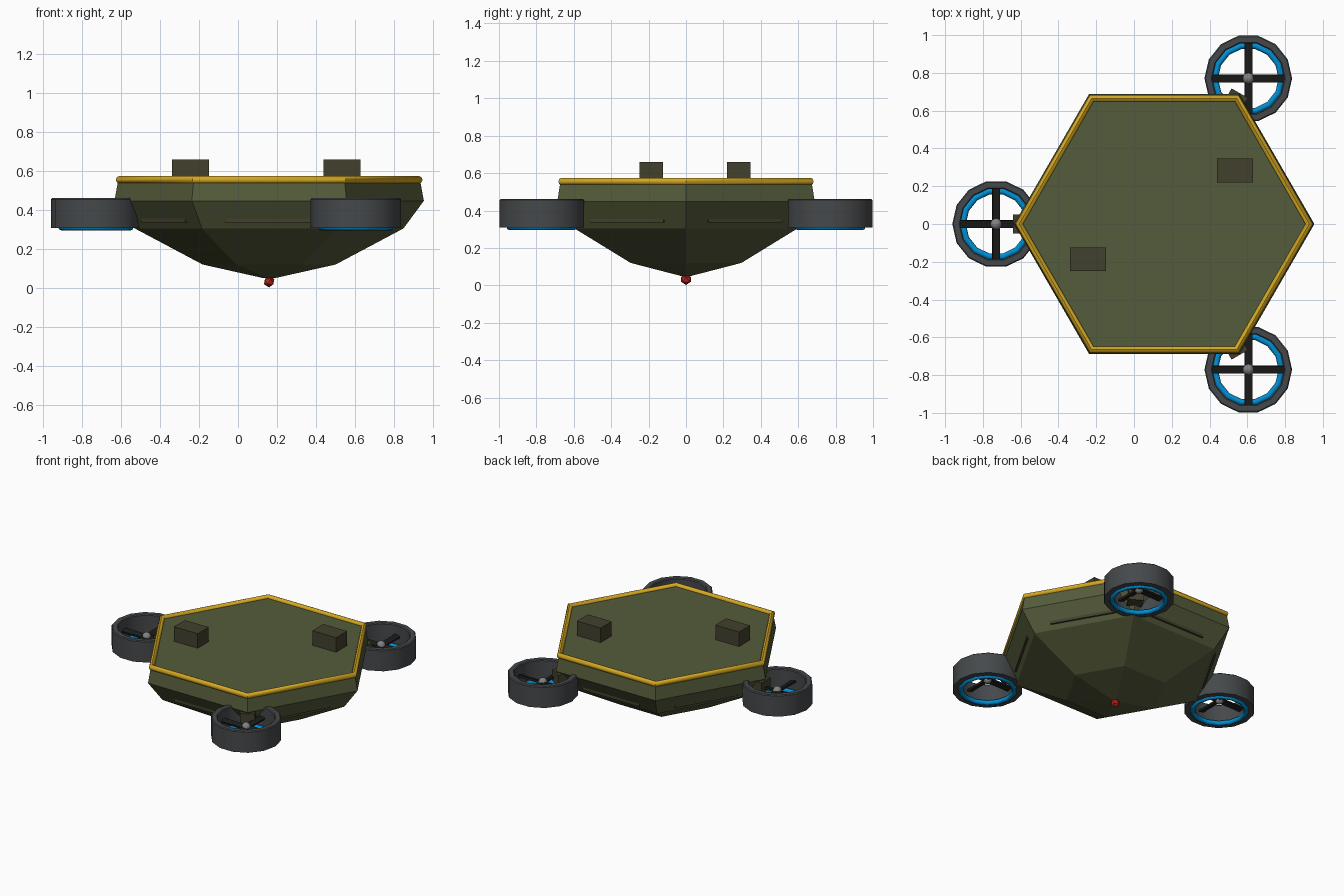
import bpy, bmesh, math
from mathutils import Matrix, Vector

if "Cube" in bpy.data.objects:
    bpy.data.objects.remove(bpy.data.objects["Cube"])

CX = 0.16          # hull centre on x
DECK = 0.555       # deck height


def mat(name, rgb):
    m = bpy.data.materials.new(name)
    m.diffuse_color = (*rgb, 1)
    m.use_nodes = True
    m.node_tree.nodes["Principled BSDF"].inputs["Base Color"].default_value = m.diffuse_color
    return m


OLIVE = mat("olive", (0.091, 0.107, 0.043))
DARK_OLIVE = mat("dark olive", (0.054, 0.051, 0.026))
YELLOW = mat("yellow", (0.65, 0.38, 0.015))
GREY = mat("duct grey", (0.060, 0.066, 0.070))
BLUE = mat("blue", (0.0, 0.27, 0.65))
BLACK = mat("black", (0.012, 0.012, 0.011))
STEEL = mat("steel", (0.22, 0.225, 0.23))
RED = mat("red", (0.55, 0.02, 0.012))


def finish(name, bm, material, smooth=None):
    bmesh.ops.recalc_face_normals(bm, faces=bm.faces)
    me = bpy.data.meshes.new(name)
    bm.to_mesh(me)
    bm.free()
    me.materials.append(material)
    ob = bpy.data.objects.new(name, me)
    bpy.context.collection.objects.link(ob)
    if smooth:
        bpy.ops.object.select_all(action='DESELECT')
        ob.select_set(True)
        bpy.context.view_layer.objects.active = ob
        bpy.ops.object.shade_smooth_by_angle(angle=math.radians(smooth))
    return ob


def lathe(name, profile, sides, centre, material, closed=False, smooth=None):
    """Revolve (radius, z) points; closed joins last to first, else caps the ends."""
    bm = bmesh.new()
    rings = [[bm.verts.new((centre[0] + r * math.cos(2 * math.pi * i / sides),
                            centre[1] + r * math.sin(2 * math.pi * i / sides), z))
              for i in range(sides)] for r, z in profile]
    pairs = list(zip(rings, rings[1:])) + ([(rings[-1], rings[0])] if closed else [])
    for a, b in pairs:
        for i in range(sides):
            j = (i + 1) % sides
            bm.faces.new((a[i], a[j], b[j], b[i]))
    if not closed:
        bm.faces.new(rings[0])
        bm.faces.new(rings[-1])
    return finish(name, bm, material, smooth)


def tube_section(radius, z, r, n=8):
    return [(radius + r * math.cos(2 * math.pi * k / n),
             z + r * math.sin(2 * math.pi * k / n)) for k in range(n)]


def box(name, centre, size, material, angle=0, pitch=0):
    bm = bmesh.new()
    bmesh.ops.create_cube(bm, size=1, matrix=Matrix.Translation(centre)
                          @ Matrix.Rotation(angle, 4, 'Z')
                          @ Matrix.Rotation(pitch, 4, 'X')
                          @ Matrix.Diagonal((*size, 1)))
    return finish(name, bm, material)


def polar(dist, angle, z):
    return Vector((CX + dist * math.cos(angle), dist * math.sin(angle), z))


# Hexagonal hull with faceted belly, and yellow deck trim
lathe("hull", [(0.03, 0.05), (0.342, 0.12), (0.69, 0.305), (0.795, 0.447), (0.775, DECK)],
      6, (CX, 0), OLIVE)
lathe("deck_trim", tube_section(0.768, DECK, 0.02), 6, (CX, 0), YELLOW, True, 50)

# Deck boxes
for i, (x, y) in enumerate([(-0.243, -0.186), (0.535, 0.283)]):
    box(f"deck_box_{i + 1}", (x, y, 0.605), (0.19, 0.125, 0.11), DARK_OLIVE)

# Thin strip along each hull side
for i in range(6):
    a = math.radians(30 + 60 * i)
    box(f"side_strip_{i + 1}", polar(0.612, a, 0.348), (0.036, 0.45, 0.025), DARK_OLIVE, a)

# Belly lamp
bm = bmesh.new()
bmesh.ops.create_icosphere(bm, subdivisions=1, radius=0.03,
                           matrix=Matrix.Translation((CX, 0, 0.032)))
finish("belly_lamp", bm, RED)

# Three ducted fans on short arms
for i, deg in enumerate((60, 180, 300)):
    a = math.radians(deg)
    c = polar(0.89, a, 0.385)
    n = i + 1
    lathe(f"fan_duct_{n}", [(0.232, 0.308), (0.232, 0.455), (0.226, 0.461),
                            (0.196, 0.461), (0.19, 0.455), (0.19, 0.308)],
          14, c, GREY, True, 40)
    lathe(f"fan_glow_ring_{n}", tube_section(0.177, 0.312, 0.017), 14, c, BLUE, True, 50)
    for k in range(2):
        box(f"fan_blade_{n}_{k + 1}", c, (0.385, 0.04, 0.014), BLACK,
            k * math.pi / 2, math.radians(15))
    bm = bmesh.new()
    bmesh.ops.create_uvsphere(bm, u_segments=10, v_segments=6, radius=0.031,
                              matrix=Matrix.Translation(c + Vector((0, 0, 0.004))))
    finish(f"fan_hub_{n}", bm, STEEL, 60)
    box(f"fan_arm_{n}", polar(0.68, a, 0.40), (0.24, 0.10, 0.08), DARK_OLIVE, a)
